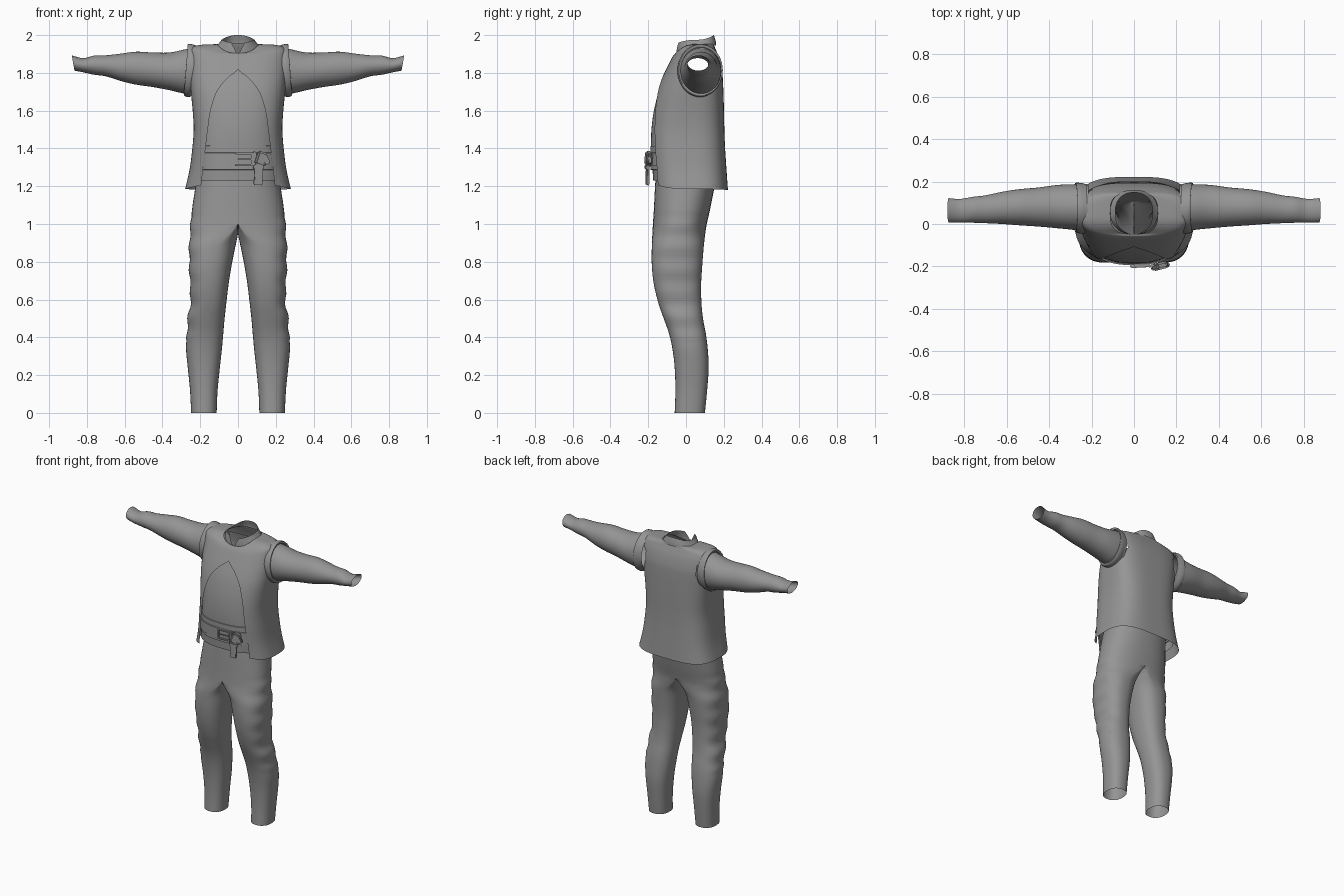
import bpy, bmesh, math
from mathutils import Vector, Matrix

if "Cube" in bpy.data.objects:
    bpy.data.objects.remove(bpy.data.objects["Cube"])

cloth = bpy.data.materials.new("grey cloth")
cloth.diffuse_color = (0.30, 0.30, 0.30, 1)
cloth.use_nodes = True
cloth.node_tree.nodes["Principled BSDF"].inputs["Base Color"].default_value = cloth.diffuse_color


def finish(name, bm, angle=50):
    bmesh.ops.remove_doubles(bm, verts=bm.verts, dist=0.0004)
    bmesh.ops.recalc_face_normals(bm, faces=bm.faces)
    me = bpy.data.meshes.new(name)
    bm.to_mesh(me)
    bm.free()
    ob = bpy.data.objects.new(name, me)
    bpy.context.collection.objects.link(ob)
    me.materials.append(cloth)
    bpy.ops.object.select_all(action='DESELECT')
    bpy.context.view_layer.objects.active = ob
    ob.select_set(True)
    bpy.ops.object.shade_smooth_by_angle(angle=math.radians(angle))
    return ob


def mirror(ob):
    m = ob.modifiers.new("mirror", 'MIRROR')
    m.merge_threshold = 0.002


def smooth_keys(keys, steps):
    """Catmull-Rom interpolation through rows of key values."""
    out = []
    for i in range(len(keys) - 1):
        a, b, c, d = (keys[max(0, min(len(keys) - 1, i + k))] for k in (-1, 0, 1, 2))
        for s in range(steps):
            t = s / steps
            out.append([q + 0.5 * t * (r - p + t * (2*p - 5*q + 4*r - u + t * (3*(q - r) + u - p)))
                        for p, q, r, u in zip(a, b, c, d)])
    return out + [list(keys[-1])]


def loft(rows, closed=False):
    bm = bmesh.new()
    vs = [[bm.verts.new(p) for p in r] for r in rows]
    n = len(rows[0])
    for a, b in zip(vs, vs[1:]):
        for j in range(n if closed else n - 1):
            k = (j + 1) % n
            bm.faces.new((a[j], a[k], b[k], b[j]))
    return bm


def power(v, e):
    return math.copysign(abs(v) ** e, v)


def body_ring(key, off=0.0, n=72, nf=2.8, nb=3.2):
    """Ring about z from front opening to front opening; w is half the gap."""
    zf, zs, zb, rx, yf, yb, w = key
    rx, yf, yb, w = rx - off, yf + off, yb - off, max(w, 0)
    a0 = math.asin(min(1, (w / rx) ** (nf / 2)))
    pts = []
    for i in range(n + 1):
        a = a0 + (2 * math.pi - 2 * a0) * i / n
        s, c = math.sin(a), math.cos(a)
        e = 2 / (nf if c > 0 else nb)
        yc, ry = (yf + yb) / 2, (yb - yf) / 2
        z = (zf if c > 0 else zb) * c * c + zs * s * s
        pts.append((rx * power(s, e), yc - ry * power(c, e), z))
    return pts


def cut_armholes(bm):
    hole = [f for f in bm.faces if abs(f.calc_center_median().x) > 0.17 and
            ((f.calc_center_median().y - 0.08) / 0.09) ** 2 +
            ((f.calc_center_median().z - 1.81) / 0.10) ** 2 < 1]
    bmesh.ops.delete(bm, geom=hole, context='FACES')


# Vest: open front, pointed at the chest, closing over the shoulders to the neck
torso = [(1.215, 1.185, 1.18, .280, -.178, .222, .195),
         (1.30, 1.29, 1.28, .256, -.188, .215, .185),
         (1.40, 1.40, 1.40, .242, -.195, .207, .172),
         (1.50, 1.50, 1.50, .235, -.193, .203, .160),
         (1.60, 1.60, 1.60, .240, -.180, .201, .145),
         (1.70, 1.70, 1.70, .250, -.155, .198, .112),
         (1.77, 1.77, 1.77, .256, -.128, .195, .058),
         (1.82, 1.82, 1.82, .260, -.105, .190, 0),
         (1.88, 1.89, 1.88, .260, -.075, .175, 0),
         (1.903, 1.93, 1.925, .250, -.058, .157, 0),
         (1.906, 1.948, 1.942, .200, -.052, .150, 0),
         (1.905, 1.952, 1.955, .112, -.048, .146, 0)]
bm = loft([body_ring(k) for k in smooth_keys(torso, 5)])
cut_armholes(bm)
finish("vest", bm)

# Shirt under the vest
under = [k[:6] + (0,) for k in torso[:9]]
under[0] = (1.23, 1.23, 1.23, .255, -.184, .205, 0)
bm = loft([body_ring(k, 0.010, nf=2.5) for k in smooth_keys(under, 4)])
cut_armholes(bm)
finish("shirt", bm)


# Waist sash and belt, each a shallow rounded band
def band(name, z0, z1, out):
    rows = []
    for z, o in ((z0, 0.012), (z0 + .003, 0.010 - out), (z1 - .003, 0.010 - out), (z1, 0.012)):
        rows.append(body_ring((z, z, z, .243, -.195, .207, 0), o, nf=2.5))
    finish(name, loft(rows), 30)


band("waist_sash", 1.285, 1.415, 0.004)
band("belt", 1.305, 1.38, 0.009)

# Stand collar with a small notch at the throat
collar = [(1.893, 1.945, 1.945, .112, -.05, .160, 0),
          (1.920, 1.958, 1.968, .100, -.05, .157, .014),
          (1.958, 1.975, 2.000, .088, -.046, .148, .036)]
finish("collar", loft([body_ring(k, nf=2.2, nb=2.4) for k in smooth_keys(collar, 4)]))


# Sleeves: x, bottom z, top z, front y, back y
def side_ring(x, z0, z1, y0, y1, lean=0.0, n=40):
    pts = []
    for i in range(n):
        a = 2 * math.pi * i / n
        pts.append((x + lean * math.sin(a), (y0 + y1) / 2 + (y1 - y0) / 2 * math.cos(a),
                    (z0 + z1) / 2 + (z1 - z0) / 2 * math.sin(a)))
    return pts


sleeve = [(.215, 1.69, 1.935, -.035, .185, 0), (.28, 1.69, 1.925, -.028, .187, 0),
          (.36, 1.708, 1.908, -.020, .184, 0), (.45, 1.725, 1.908, -.012, .172, 0),
          (.54, 1.738, 1.912, -.006, .164, 0), (.62, 1.757, 1.902, .000, .152, 0),
          (.70, 1.782, 1.893, .004, .135, 0), (.76, 1.790, 1.892, .006, .128, 0),
          (.82, 1.803, 1.878, .006, .118, 0), (.873, 1.812, 1.893, .008, .122, .007)]
mirror(finish("sleeves", loft([side_ring(*k) for k in smooth_keys(sleeve, 5)], True)))

# Raised armhole edges of the vest
edge = [(.225, 1.685, 1.945, -.045, .188, -.005), (.255, 1.672, 1.953, -.045, .194, -.006),
        (.276, 1.680, 1.950, -.038, .194, -.010), (.272, 1.692, 1.935, -.028, .186, -.010)]
mirror(finish("armhole_edges", loft([side_ring(*k) for k in smooth_keys(edge, 3)], True)))


# Trousers: z, inner x, middle x, outer x, front y, back y
def leg_ring(z, xi, xc, xo, yf, yb, n=48):
    xi, xc = max(xi, 0), max(xc, 0)
    if 0.4 < z < 1.05:
        xo += 0.004 * math.sin(z * 52)
    pts = []
    for i in range(n):
        a = 2 * math.pi * i / n
        s, c = math.sin(a), math.cos(a)
        r = xo - xc if s > 0 else xc - xi
        pts.append((xc + r * power(s, 0.85), (yf + yb) / 2 - (yb - yf) / 2 * power(c, 0.85), z))
    return pts


leg = [(1.26, 0, 0, .215, -.160, .165), (1.18, 0, 0, .228, -.165, .148),
       (1.08, 0, 0, .243, -.170, .128), (1.00, 0, 0, .250, -.175, .110),
       (.95, 0, .045, .254, -.178, .102), (.88, .014, .12, .258, -.181, .094),
       (.78, .034, .145, .258, -.181, .086), (.68, .050, .153, .254, -.170, .080),
       (.58, .062, .158, .252, -.146, .082), (.50, .071, .165, .266, -.118, .090),
       (.42, .078, .172, .270, -.090, .105), (.34, .085, .178, .275, -.072, .115),
       (.24, .096, .180, .266, -.060, .120), (.12, .108, .180, .254, -.056, .112),
       (.0, .113, .180, .248, -.060, .100)]
bm = loft([leg_ring(*k) for k in smooth_keys(leg, 4)], True)
inner = [f for f in bm.faces if all(v.co.x < 0.0005 for v in f.verts)]
bmesh.ops.delete(bm, geom=inner, context='FACES')
mirror(finish("trousers", bm))


# Belt fittings from small bevelled blocks
def block(name, x, y, z, sx, sy, sz, tilt=0, yaw=0):
    bm = bmesh.new()
    bmesh.ops.create_cube(bm, size=1)
    bmesh.ops.scale(bm, vec=(sx, sy, sz), verts=bm.verts)
    bmesh.ops.bevel(bm, geom=bm.edges[:], offset=min(sx, sy, sz) * 0.25, segments=2, affect='EDGES')
    ob = finish(name, bm, 35)
    ob.matrix_world = (Matrix.Translation(Vector((x, y, z))) @
                       Matrix.Rotation(math.radians(yaw), 4, 'Z') @
                       Matrix.Rotation(math.radians(tilt), 4, 'Y'))


for s in (-1, 1):
    block("buckle_side", .03 + s * .044, -.198, 1.343, .011, .012, .070, 0, 3)
    block("buckle_rail", .03, -.199, 1.343 + s * .03, .09, .012, .011, 0, 3)
block("buckle_prong", .035, -.201, 1.343, .075, .008, .008, 0, 3)
block("belt_loop", .088, -.195, 1.343, .018, .018, .082, 0, 8)
block("strap_knot", .122, -.198, 1.345, .055, .034, .075, 20, 14)
block("strap_tip", .146, -.196, 1.338, .034, .022, .046, -25, 14)
block("hanging_strap", .108, -.203, 1.262, .046, .014, .112, 3, 10)
block("strap_clasp", .108, -.207, 1.300, .054, .018, .024, 3, 10)
